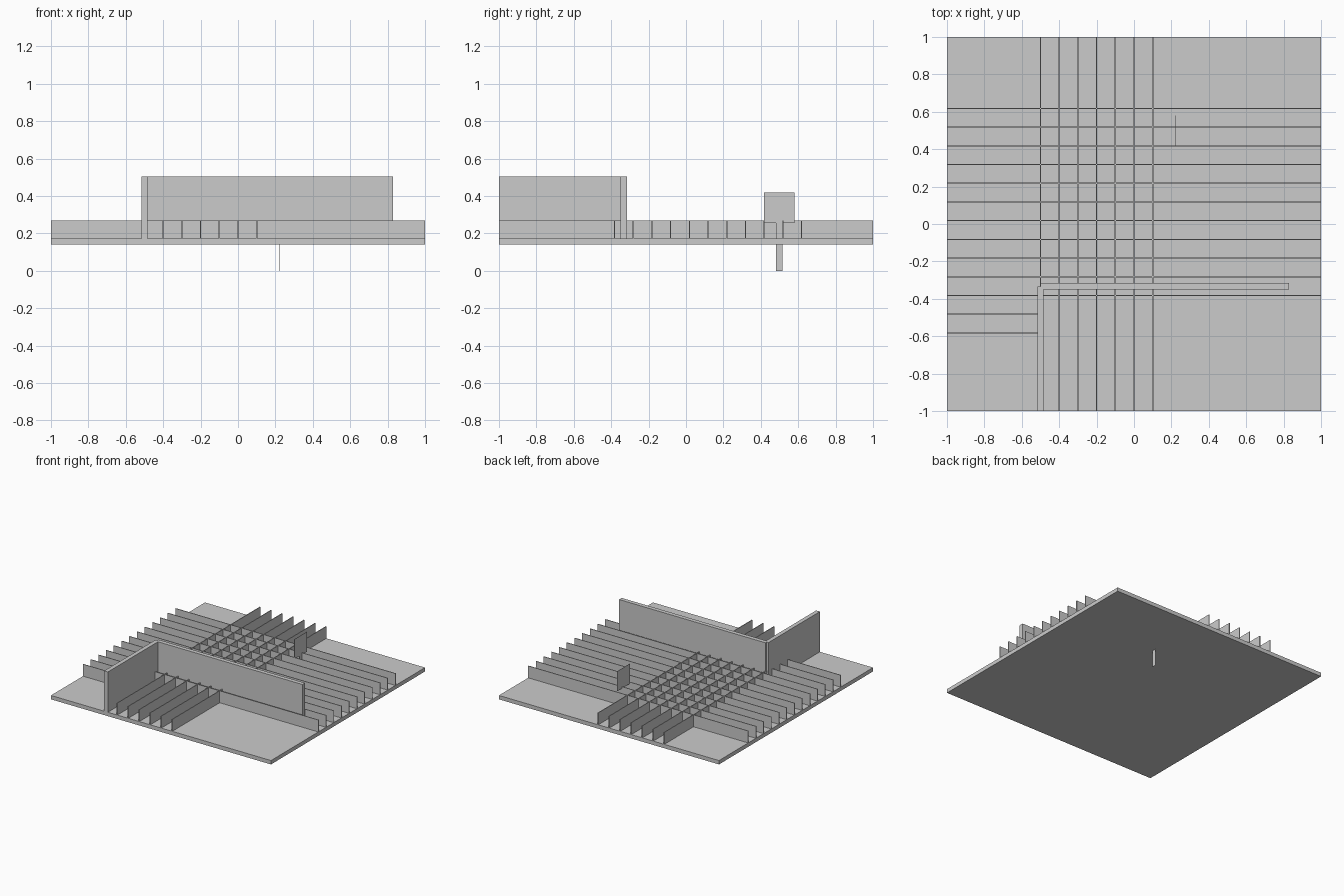
import bpy

cube = bpy.data.objects.get("Cube")
if cube:
    bpy.data.objects.remove(cube, do_unlink=True)

grey = bpy.data.materials.new("light grey")
grey.use_nodes = True
colour = (0.6, 0.6, 0.6, 1)
grey.diffuse_color = colour
grey.node_tree.nodes["Principled BSDF"].inputs["Base Color"].default_value = colour


def box(name, xs, ys, zs):
    """Axis-aligned box given by its range on each axis."""
    spans = (xs, ys, zs)
    bpy.ops.mesh.primitive_cube_add(size=1, location=[(a + b) / 2 for a, b in spans])
    ob = bpy.context.object
    ob.name = name
    ob.scale = [b - a for a, b in spans]
    bpy.ops.object.transform_apply(location=False, rotation=False, scale=True)
    ob.data.materials.append(grey)
    return ob


def around(centre, width):
    return (centre - width / 2, centre + width / 2)


BASE, FLOOR, FIN_TOP, WALL_TOP = 0.14, 0.172, 0.27, 0.503
FIN, WALL = 0.006, 0.034
CORNER_X, CORNER_Y = -0.5, -0.333
fin_z = (FLOOR, FIN_TOP)
wall_z = (FLOOR, WALL_TOP)

# Ground slab
box("base_slab", (-1, 1), (-1, 1), (BASE, FLOOR))

# Corner walls
box("long_wall", (CORNER_X, 0.83), around(CORNER_Y, WALL), wall_z)
box("short_wall", around(CORNER_X, WALL), (-1, CORNER_Y), wall_z)

# Fins running front to back; the first stops at the wall corner
for i in range(7):
    start = CORNER_Y if i == 0 else -1
    box(f"lengthwise_fin_{i + 1}", around(CORNER_X + i * 0.1, FIN), (start, 1), fin_z)

# Fins running side to side; the last two stop at the short wall
for i in range(13):
    end = 1 if i < 11 else CORNER_X
    box(f"crosswise_fin_{i + 1}", (-1, end), around(0.618 - i * 0.1, FIN), fin_z)

# Thin sign panel on a stake that passes through the slab
sign_x = around(0.22, 0.002)
box("sign_panel", sign_x, around(0.498, 0.164), (0.255, 0.418))
box("sign_stake", sign_x, around(0.498, 0.034), (0, 0.255))
